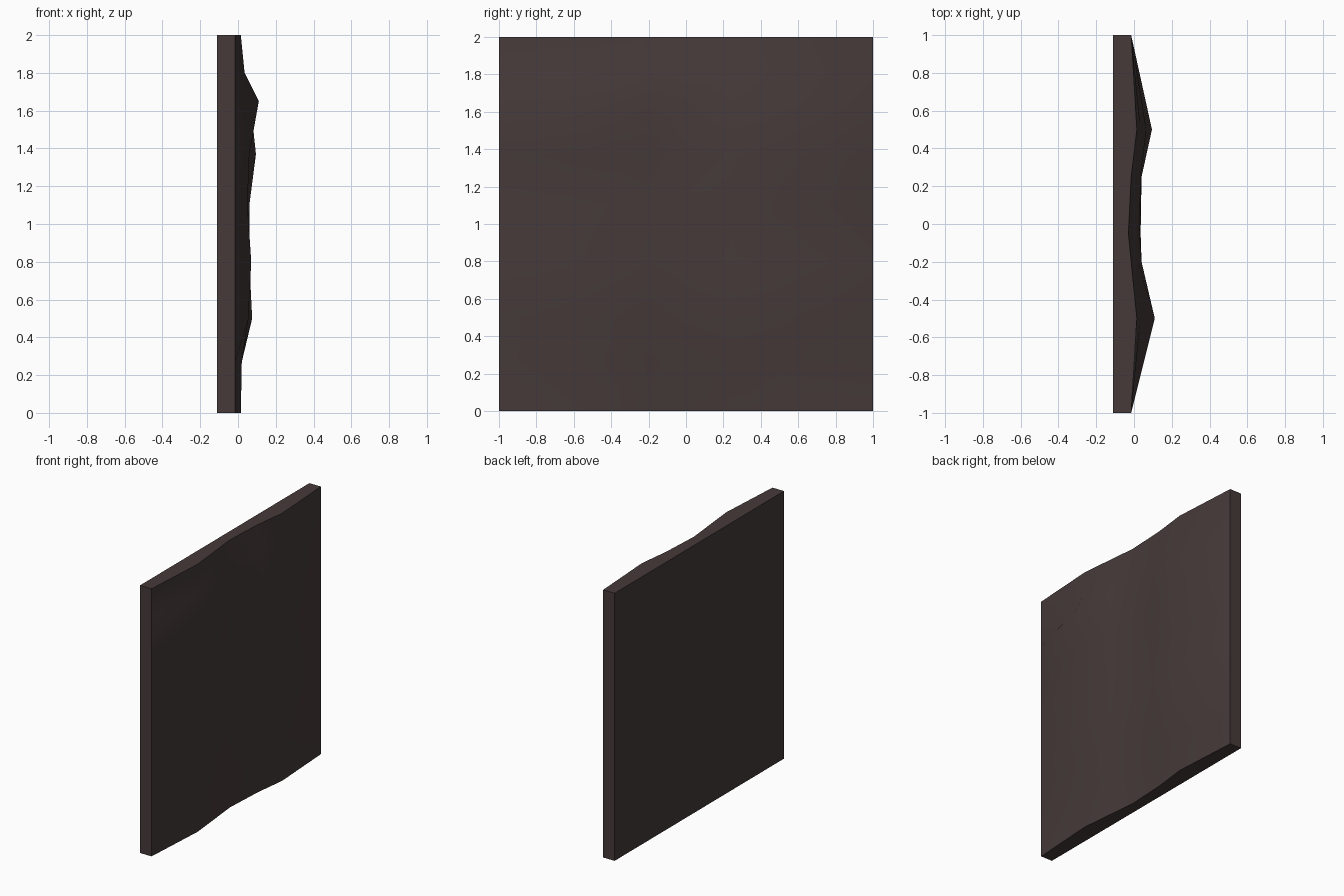
import bpy, bmesh

if "Cube" in bpy.data.objects:
    bpy.data.objects.remove(bpy.data.objects["Cube"])

# stone colour
mat = bpy.data.materials.new("dark_brown_stone")
mat.diffuse_color = (0.061, 0.042, 0.042, 1)
mat.use_nodes = True
mat.node_tree.nodes["Principled BSDF"].inputs["Base Color"].default_value = mat.diffuse_color

BACK = -0.11
EDGE = -0.015
ROWS = [0, 0.27, 0.5, 0.8, 1.1, 1.37, 1.65, 1.8, 2]
# bulge of the rough face along each upright column, bottom to top
COLUMNS = {
    -1.0: [EDGE] * 9,
    -0.5: [.015, .02, .055, .07, .05, .06, .11, .035, .015],
    -0.2: [-.015, .01, .03, .04, .035, .03, .04, .02, -.015],
    -0.05: [-.03, 0, .025, .035, .03, .02, .03, .01, -.03],
    0.25: [-.015, .01, .03, .04, .03, .04, .035, .015, -.015],
    0.5: [.015, .02, .075, .06, .06, .095, .065, .035, .015],
    1.0: [EDGE] * 9,
}

# rough face
bm = bmesh.new()
grid = [[bm.verts.new((x, y, z)) for x, z in zip(xs, ROWS)]
        for y, xs in COLUMNS.items()]
for a, b in zip(grid, grid[1:]):
    for j in range(len(ROWS) - 1):
        bm.faces.new((a[j], b[j], b[j + 1], a[j + 1]))

# sides and flat back: extrude the outline and press it onto the back plane
rim = [e for e in bm.edges if e.is_boundary]
new = bmesh.ops.extrude_edge_only(bm, edges=rim)["geom"]
for v in new:
    if isinstance(v, bmesh.types.BMVert):
        v.co.x = BACK
bmesh.ops.contextual_create(bm, geom=[e for e in new if isinstance(e, bmesh.types.BMEdge) and e.is_boundary])
bmesh.ops.recalc_face_normals(bm, faces=bm.faces[:])

mesh = bpy.data.meshes.new("rough_wall_panel")
bm.to_mesh(mesh)
bm.free()
mesh.materials.append(mat)
panel = bpy.data.objects.new("rough_wall_panel", mesh)
bpy.context.collection.objects.link(panel)

# soft bumps, crisp outline
bpy.context.view_layer.objects.active = panel
panel.select_set(True)
bpy.ops.object.shade_smooth_by_angle(angle=0.7)
